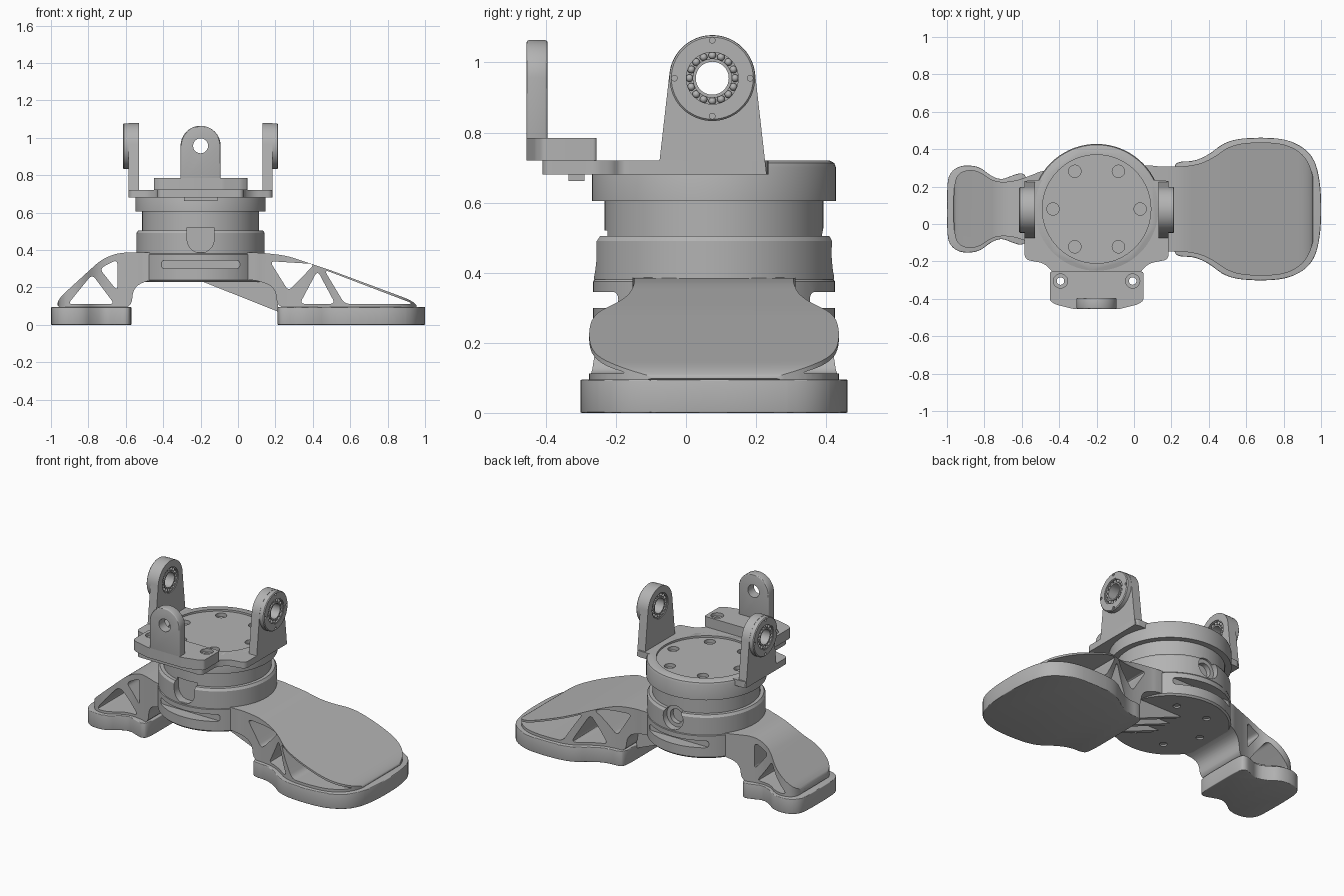
import bpy, bmesh, math
from mathutils import Matrix, Vector

if "Cube" in bpy.data.objects:
    bpy.data.objects.remove(bpy.data.objects["Cube"])

CX, CY = -0.2, 0.08          # turret axis
AY, AZ = 0.075, 0.955        # bearing axis of the two side arms

grey = bpy.data.materials.new("machined grey")
grey.use_nodes = True
tone = (0.45, 0.45, 0.45, 1)
grey.diffuse_color = tone
grey.node_tree.nodes["Principled BSDF"].inputs["Base Color"].default_value = tone


def finish(name, bm):
    bmesh.ops.recalc_face_normals(bm, faces=bm.faces)
    mesh = bpy.data.meshes.new(name)
    bm.to_mesh(mesh)
    bm.free()
    mesh.materials.append(grey)
    ob = bpy.data.objects.new(name, mesh)
    bpy.context.collection.objects.link(ob)
    return ob


def soften(pts, radius, steps=6):
    """Round every corner of a closed outline."""
    out = []
    for i, p in enumerate(pts):
        p, a, b = Vector(p), Vector(pts[i - 1]), Vector(pts[(i + 1) % len(pts)])
        s = p + (a - p) * min(0.49, radius / (a - p).length)
        e = p + (b - p) * min(0.49, radius / (b - p).length)
        for k in range(steps + 1):
            t = k / steps
            out.append(s * (1 - t) ** 2 + p * 2 * t * (1 - t) + e * t * t)
    return out


def arc(u, v, r, start, end, n=32):
    angles = [math.radians(start + (end - start) * k / n) for k in range(n + 1)]
    return [(u + r * math.cos(a), v + r * math.sin(a)) for a in angles]


def prism(name, pts, axis, lo, hi):
    place = {"x": lambda u, v, d: (d, u, v), "y": lambda u, v, d: (u, d, v),
             "z": lambda u, v, d: (u, v, d)}[axis]
    bm = bmesh.new()
    rings = [[bm.verts.new(place(p[0], p[1], d)) for p in pts] for d in (lo, hi)]
    for ring in rings:
        bm.faces.new(ring)
    for i in range(len(pts)):
        bm.faces.new((rings[0][i - 1], rings[0][i], rings[1][i], rings[1][i - 1]))
    return finish(name, bm)


def box(name, x0, x1, y0, y1, z0, z1):
    return prism(name, [(x0, y0), (x1, y0), (x1, y1), (x0, y1)], "z", z0, z1)


def lathe(name, profile, matrix, closed=False, n=72):
    """Turn (radius, height) points about z, capped or joined into a ring."""
    bm = bmesh.new()
    rings = [[bm.verts.new(matrix @ Vector((r * math.cos(math.tau * k / n),
              r * math.sin(math.tau * k / n), h))) for k in range(n)] for r, h in profile]
    pairs = list(zip(rings, rings[1:]))
    if closed:
        pairs.append((rings[-1], rings[0]))
    else:
        bm.faces.new(rings[0])
        bm.faces.new(rings[-1])
    for a, b in pairs:
        for k in range(n):
            bm.faces.new((a[k - 1], a[k], b[k], b[k - 1]))
    return finish(name, bm)


def drill(x, y, r, z0, z1):
    return lathe("cutter", [(r, z0), (r, z1)], Matrix.Translation((x, y, 0)), n=24)


def apply(ob, mod):
    bpy.context.view_layer.objects.active = ob
    bpy.ops.object.modifier_apply(modifier=mod.name)


def combine(ob, cutters, operation="DIFFERENCE"):
    for c in cutters:
        mod = ob.modifiers.new("cut", "BOOLEAN")
        mod.operation, mod.solver, mod.object = operation, "EXACT", c
        apply(ob, mod)
        bpy.data.objects.remove(c)


def bevel(ob, width, angle=50):
    mod = ob.modifiers.new("edge", "BEVEL")
    mod.width, mod.segments = width, 3
    mod.limit_method, mod.angle_limit = "ANGLE", math.radians(angle)
    apply(ob, mod)


def mirrored(half):
    """Half outline of (x, half width) made symmetric about the turret axis."""
    return ([(x, CY + w) for x, w in half] +
            [(x, CY - w) for x, w in reversed(half)])


def bolt_circle(radius, r, z0, z1):
    return [drill(CX + radius * math.cos(k * math.pi / 3),
                  CY + radius * math.sin(k * math.pi / 3), r, z0, z1) for k in range(6)]


turret = Matrix.Translation((CX, CY, 0))

# Feet
small_half = [(-.57, .17), (-.6, .195), (-.65, .18), (-.71, .155), (-.77, .18),
              (-.83, .23), (-.93, .235), (-.99, .19), (-1, .11)]
large_half = [(.21, .23), (.24, .255), (.32, .255), (.4, .29), (.5, .37),
              (.68, .385), (.84, .37), (.96, .29), (1, .13)]
for name, half, screws in (("small_foot", small_half, (-.86, -.7)),
                           ("large_foot", large_half, (.42, .68))):
    foot = prism(name, soften(mirrored(half), .1), "z", 0, .095)
    bevel(foot, .012)
    combine(foot, [drill(x, CY + s * .12, .017, .06, .2) for x in screws for s in (-1, 1)])

# Bridge: plan outline crossed with the arched side profile, then truss windows
plan = [(-.965, .1), (-.95, .18), (-.9, .21), (-.83, .205), (-.75, .145), (-.65, .145),
        (-.55, .18), (-.48, .21), (.08, .235), (.15, .225), (.32, .23), (.42, .27),
        (.52, .345), (.68, .36), (.83, .345), (.93, .27), (.97, .13)]
bridge = prism("bridge", soften(mirrored(plan), .1), "z", .05, .5)
side = [(-.97, .09), (-.96, .14), (-.73, .35), (-.64, .386), (.12, .386), (.26, .37),
        (.5, .29), (.93, .13), (.97, .09), (.21, .09), (.2, .2), (.1, .24),
        (-.48, .24), (-.56, .2), (-.57, .09)]
combine(bridge, [prism("cutter", soften(side, .05), "y", -1, 1)], "INTERSECT")
windows = [[(-.74, .3), (-.645, .35), (-.645, .18)],
           [(-.91, .11), (-.66, .11), (-.78, .27)],
           [(.17, .34), (.41, .325), (.27, .18)],
           [(.33, .112), (.425, .29), (.52, .112)],
           [(.46, .295), (.57, .112), (.94, .112)]]
combine(bridge, [prism("cutter", soften(w, .03), "y", -1, 1) for w in windows])

# Hub with curved slots front and back
hub = lathe("hub", [(.335, .23), (.345, .24), (.345, .375), (.335, .388)], turret)
slot = soften([(CX - .21, .3), (CX + .21, .3), (CX + .21, .345), (CX - .21, .345)], .022)
combine(hub, [prism("cutter", slot, "y", CY + s * .27, CY + s * .5) for s in (-1, 1)])
combine(hub, bolt_circle(.22, .022, .2, .27))

# Ribs under the hub
for y in (-.02, .08, .18):
    prism("hub_rib", [(-.2, .235), (.215, .07), (.215, .235)], "y", y - .014, y + .014)

# Turret column with a cable notch in front and a port behind
column = lathe("turret_column", [(.343, .38), (.343, .49), (.333, .505), (.312, .505),
               (.312, .605), (.348, .605), (.348, .7), (.343, .713), (.33, .72)], turret)
notch = arc(CX, .457, .072, 180, 360) + [(CX + .072, .52), (CX - .072, .52)]
combine(column, [prism("cutter", notch, "y", -.5, CY - .29),
                 prism("cutter", arc(CX, .457, .07, 0, 350, 35), "y", CY + .27, .6)])
port = Matrix.Translation((CX, CY + .25, .457)) @ Matrix.Rotation(-math.pi / 2, 4, "X")
lathe("port_ring", [(.045, 0), (.069, 0), (.069, .05), (.045, .05)], port, True, 36)

# Yoke plate, with a round recess and bolt holes shared with the column
flange = [(.385, .235), (.385, -.19), (.28, -.21), (.23, -.26), (.23, -.41)]
outline = [(CX + x, y) for x, y in flange] + [(CX - x, y) for x, y in reversed(flange)]
yoke = prism("yoke_plate", soften(outline, .03), "z", .68, .72)
for part in (yoke, column):
    combine(part, [lathe("cutter", [(.29, .708), (.29, .8)], turret)])
    combine(part, bolt_circle(.233, .033, .685, .8))

# Front block, upright tab and stop
block = prism("front_block", soften([(-.45, -.255), (.05, -.255), (.05, -.41), (.02, -.43),
              (-.08, -.455), (-.32, -.455), (-.42, -.43), (-.45, -.41)], .012), "z", .72, .785)
for x in (CX - .193, CX + .193):
    combine(block, [drill(x, -.305, .02, .6, .9), drill(x, -.305, .038, .765, .9)])
    combine(yoke, [drill(x, -.305, .02, .6, .9)])
tab = prism("upright_tab", arc(CX, .957, .107, 0, 180) + [(CX - .107, .75), (CX + .107, .75)],
            "y", -.455, -.395)
bevel(tab, .008)
combine(tab, [prism("cutter", arc(CX, .957, .04, 0, 350, 35), "y", -.6, -.3)])
box("stop_bar", CX - .09, CX + .09, -.335, -.29, .662, .69)

# Side arms with ball bearings
for label, s in (("left", 1), ("right", -1)):
    out = Matrix.Translation((CX, AY, AZ)) @ Matrix.Rotation(s * math.pi / 2, 4, "Y")
    shape = [(-.08, .68), (.23, .68)] + arc(AY, AZ, .123, 5, 175)
    inner, face = CX + s * .33, CX + s * .385
    arm = prism(label + "_arm", shape, "x", inner, face)
    combine(arm, [lathe("cutter", [(.08, .2), (.08, .5)], out)])
    boss = lathe(label + "_arm_boss", [(.08, .38), (.122, .38), (.122, .41), (.117, .415),
                 (.08, .415)], out, True)
    screws = []
    for k in range(4):
        a = k * math.pi / 2
        spot = out @ Matrix.Translation((.108 * math.cos(a), .108 * math.sin(a), 0))
        screws.append(lathe("cutter", [(.008, .395), (.008, .5)], spot, n=16))
    combine(boss, screws)
    for name, r0, r1, h0, h1 in (("outer_race", .074, .081, .335, .412),
                                 ("inner_race", .047, .056, .335, .412),
                                 ("bearing_cage", .05, .079, .355, .39)):
        lathe(label + "_" + name, [(r0, h0), (r1, h0), (r1, h1), (r0, h1)], out, True)
    bm = bmesh.new()
    for k in range(16):
        a = k * math.pi / 8
        for h in (.345, .4):
            at = Matrix.Translation((.065 * math.cos(a), .065 * math.sin(a), h))
            bmesh.ops.create_uvsphere(bm, u_segments=12, v_segments=8, radius=.011,
                                      matrix=out @ at)
    finish(label + "_bearing_balls", bm)

# Smooth rounded surfaces, keep machined edges crisp
for ob in bpy.context.scene.objects:
    if ob.type == "MESH":
        bpy.ops.object.select_all(action="DESELECT")
        ob.select_set(True)
        bpy.context.view_layer.objects.active = ob
        bpy.ops.object.shade_smooth_by_angle(angle=math.radians(30))
